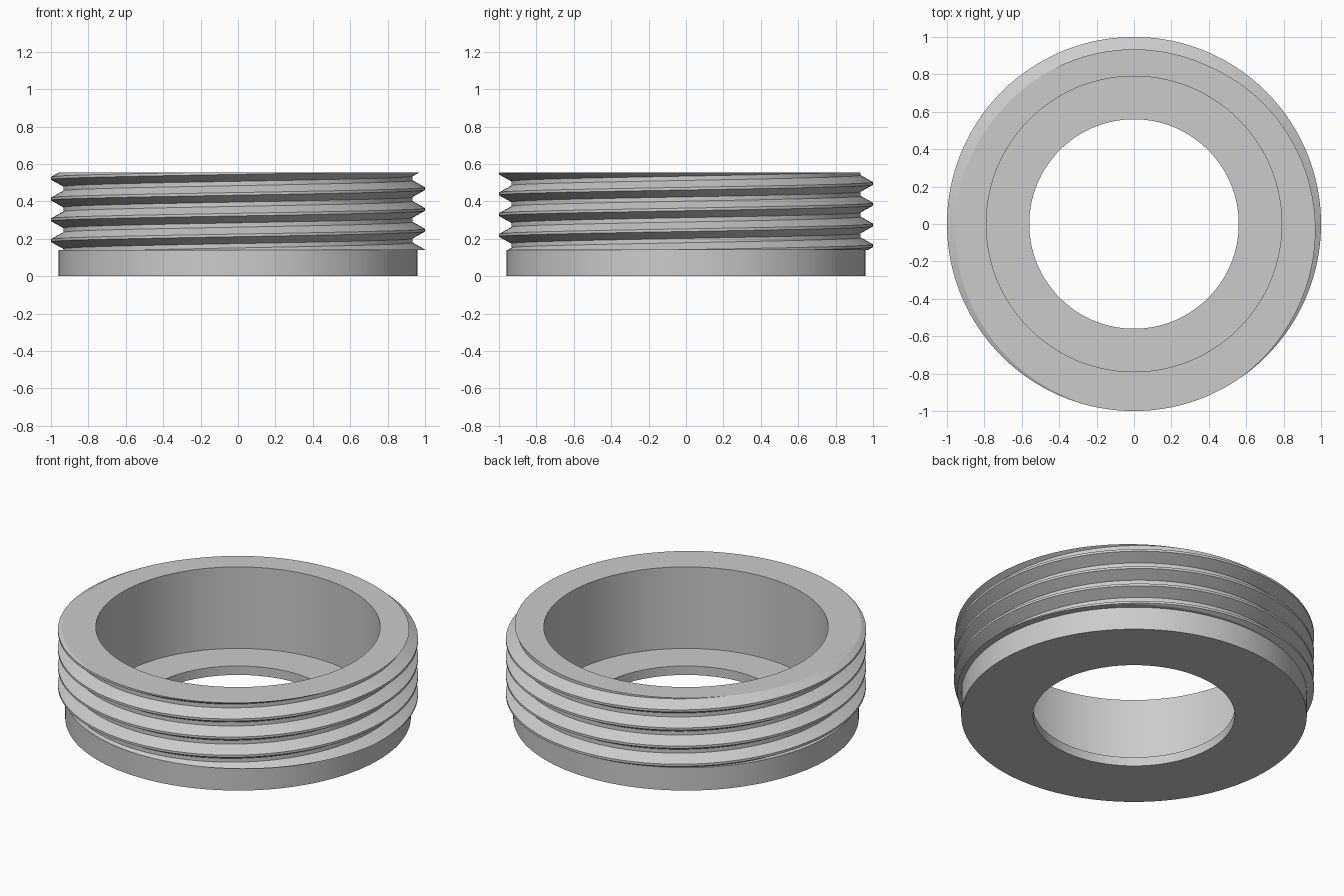
import bpy, bmesh, math

if "Cube" in bpy.data.objects:
    bpy.data.objects.remove(bpy.data.objects["Cube"])

SEGMENTS = 160
PITCH = 0.111
CREST, ROOT = 1.0, 0.934           # thread radii
CREST_HALF, FLANK = 0.007, 0.037   # half crest flat, flank height
COLLAR_TOP, TOP = 0.14, 0.555
CREST_AT_PLUS_X = 0.135            # height of a crest at angle zero


def thread_radius(offset):
    """Radius at a height offset from the nearest crest."""
    d = abs((offset + PITCH / 2) % PITCH - PITCH / 2)
    t = min(max((d - CREST_HALF) / FLANK, 0), 1)
    return CREST + (ROOT - CREST) * t


def section(turn):
    """Closed (radius, height) section of the ring at a fraction of a turn."""
    crest = CREST_AT_PLUS_X + PITCH * turn
    pts = [(0.56, 0), (0.96, 0), (0.96, COLLAR_TOP)]
    for k in range(-3, 7):
        for d in (-CREST_HALF - FLANK, -CREST_HALF, CREST_HALF, CREST_HALF + FLANK):
            z = min(max(crest + k * PITCH + d, COLLAR_TOP), TOP)
            pts.append((thread_radius(z - crest), z))
    return pts + [(0.79, TOP), (0.79, 0.055), (0.56, 0.055)]


# Threaded ring: sweep the section round, letting the thread climb one pitch
bm = bmesh.new()
rings = []
for i in range(SEGMENTS + 1):
    a = 2 * math.pi * i / SEGMENTS
    rings.append([bm.verts.new((r * math.cos(a), r * math.sin(a), z))
                  for r, z in section(i / SEGMENTS)])


def bridge(r0, r1, i, j):
    quad = [r0[i], r1[i], r1[j], r0[j]]
    corners = []
    for v in quad:
        if all((v.co - c.co).length > 1e-5 for c in corners):
            corners.append(v)
    if len(corners) > 2:
        bm.faces.new(corners)


for r0, r1 in zip(rings, rings[1:]):
    for i in range(len(r0) - 1):
        bridge(r0, r1, i, i + 1)
    bridge(r0, r1, len(r0) - 1, 0)

bmesh.ops.remove_doubles(bm, verts=bm.verts, dist=1e-5)
bmesh.ops.delete(bm, geom=[v for v in bm.verts if not v.link_faces], context='VERTS')
bmesh.ops.recalc_face_normals(bm, faces=bm.faces)
mesh = bpy.data.meshes.new("threaded_ring")
bm.to_mesh(mesh)
bm.free()
ring = bpy.data.objects.new("threaded_ring", mesh)
bpy.context.collection.objects.link(ring)

# Plain grey
grey = bpy.data.materials.new("light_grey")
grey.use_nodes = True
colour = (0.6, 0.6, 0.6, 1)
grey.diffuse_color = colour
grey.node_tree.nodes["Principled BSDF"].inputs["Base Color"].default_value = colour
mesh.materials.append(grey)

bpy.ops.object.select_all(action='DESELECT')
ring.select_set(True)
bpy.context.view_layer.objects.active = ring
bpy.ops.object.shade_smooth_by_angle(angle=math.radians(25))
